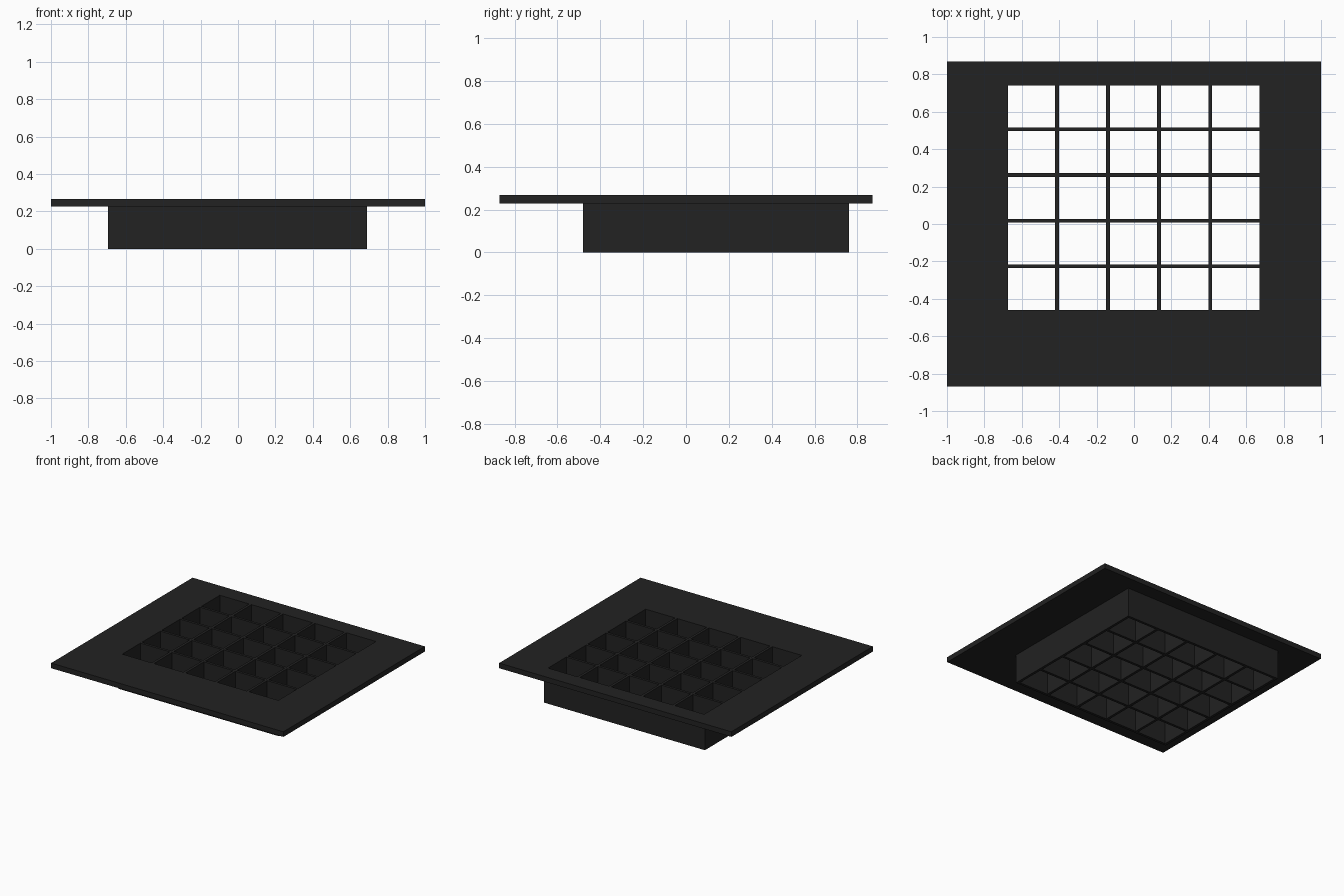
import bpy, bmesh

if "Cube" in bpy.data.objects:
    bpy.data.objects.remove(bpy.data.objects["Cube"])

black = bpy.data.materials.new("matte black")
black.diffuse_color = (0.016, 0.016, 0.016, 1)
black.use_nodes = True
black.node_tree.nodes["Principled BSDF"].inputs["Base Color"].default_value = black.diffuse_color

# Shared dimensions: opening, tray shell, flange
X0, X1, Y0, Y1 = -0.675, 0.67, -0.46, 0.74
WALL, UNDER, TOP = 0.02, 0.227, 0.267


def finish(name, bm):
    bmesh.ops.recalc_face_normals(bm, faces=bm.faces)
    mesh = bpy.data.meshes.new(name)
    bm.to_mesh(mesh)
    bm.free()
    mesh.materials.append(black)
    obj = bpy.data.objects.new(name, mesh)
    bpy.context.collection.objects.link(obj)
    return obj


def frame(name, outer, inner, z0, z1):
    """Rectangular ring given outer and inner (x0, x1, y0, y1)."""
    bm = bmesh.new()
    loops = []
    for (a, b, c, d), z in ((outer, z0), (outer, z1), (inner, z1), (inner, z0)):
        loops.append([bm.verts.new((x, y, z)) for x, y in ((a, c), (b, c), (b, d), (a, d))])
    for k in range(4):
        p, q = loops[k], loops[(k + 1) % 4]
        for i in range(4):
            j = (i + 1) % 4
            bm.faces.new((p[i], p[j], q[j], q[i]))
    return finish(name, bm)


def box(name, x0, x1, y0, y1, z0, z1):
    bm = bmesh.new()
    bmesh.ops.create_cube(bm, size=1)
    for v in bm.verts:
        v.co = ((x0 + x1) / 2 + v.co.x * (x1 - x0),
                (y0 + y1) / 2 + v.co.y * (y1 - y0),
                (z0 + z1) / 2 + v.co.z * (z1 - z0))
    return finish(name, bm)


opening = (X0, X1, Y0, Y1)
# Wide top flange and the tray walls hanging below it
frame("top_flange", (-1, 1, -0.87, 0.87), opening, UNDER, TOP)
frame("tray_walls", (X0 - WALL, X1 + WALL, Y0 - WALL, Y1 + WALL), opening, 0, UNDER)

# Crossing dividers that split the opening into 5 by 5 cells
pitch_x = (X1 - X0 + WALL) / 5
pitch_y = (Y1 - Y0 + WALL) / 5
for i in range(1, 5):
    x = X0 - WALL / 2 + i * pitch_x
    y = Y0 - WALL / 2 + i * pitch_y
    box(f"lengthwise_divider_{i}", x - WALL / 2, x + WALL / 2, Y0, Y1, 0, TOP)
    box(f"crosswise_divider_{i}", X0, X1, y - WALL / 2, y + WALL / 2, 0, TOP)
